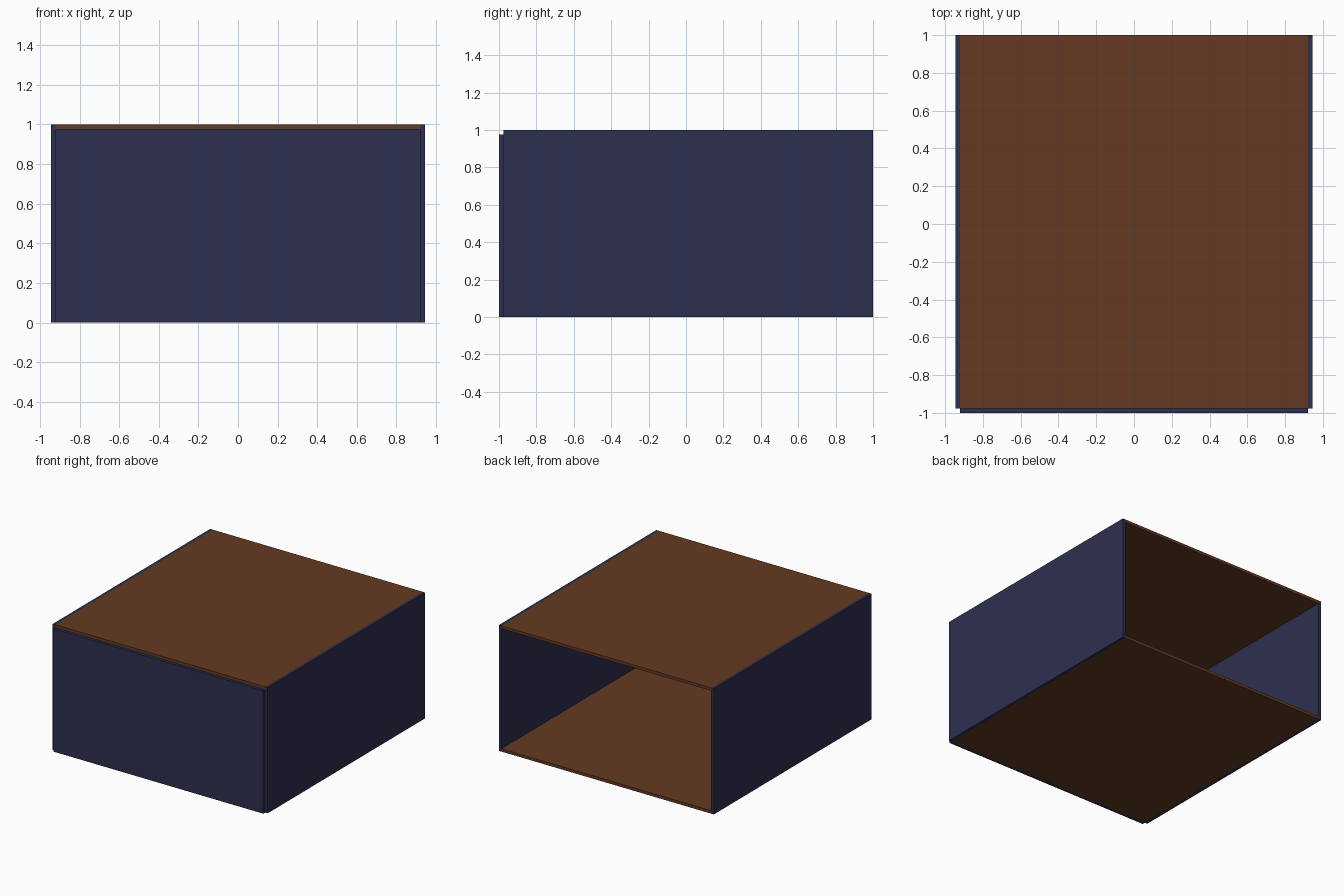
import bpy

if "Cube" in bpy.data.objects:
    bpy.data.objects.remove(bpy.data.objects["Cube"])


def material(name, rgb):
    m = bpy.data.materials.new(name)
    m.diffuse_color = (*rgb, 1.0)
    m.use_nodes = True
    m.node_tree.nodes["Principled BSDF"].inputs["Base Color"].default_value = m.diffuse_color
    return m


navy = material("navy blue", (0.027, 0.028, 0.076))
brown = material("wood brown", (0.127, 0.042, 0.016))


def board(name, lo, hi, mat):
    """Axis-aligned board between two opposite corners."""
    centre = [(a + b) / 2 for a, b in zip(lo, hi)]
    bpy.ops.mesh.primitive_cube_add(size=1, location=centre)
    ob = bpy.context.object
    ob.name = name
    ob.scale = [b - a for a, b in zip(lo, hi)]
    bpy.ops.object.transform_apply(location=False, rotation=False, scale=True)
    ob.data.materials.append(mat)
    return ob


T = 0.023            # board thickness
X = 0.945            # outer half width
XI = X - T           # inner half width
Y0 = -1 + T          # back of the front panel

# Side panels
board("left_side", (-X, Y0, 0), (-XI, 1, 1), navy)
board("right_side", (XI, Y0, 0), (X, 1, 1), navy)

# Front panel, stopping just below the top board
board("front_panel", (-XI, -1, 0), (XI, Y0, 1 - T), navy)

# Top and bottom boards, back left open
board("top_board", (-XI, Y0, 1 - T), (XI, 1, 1), brown)
board("bottom_board", (-XI, Y0, 0), (XI, 1, T), brown)
